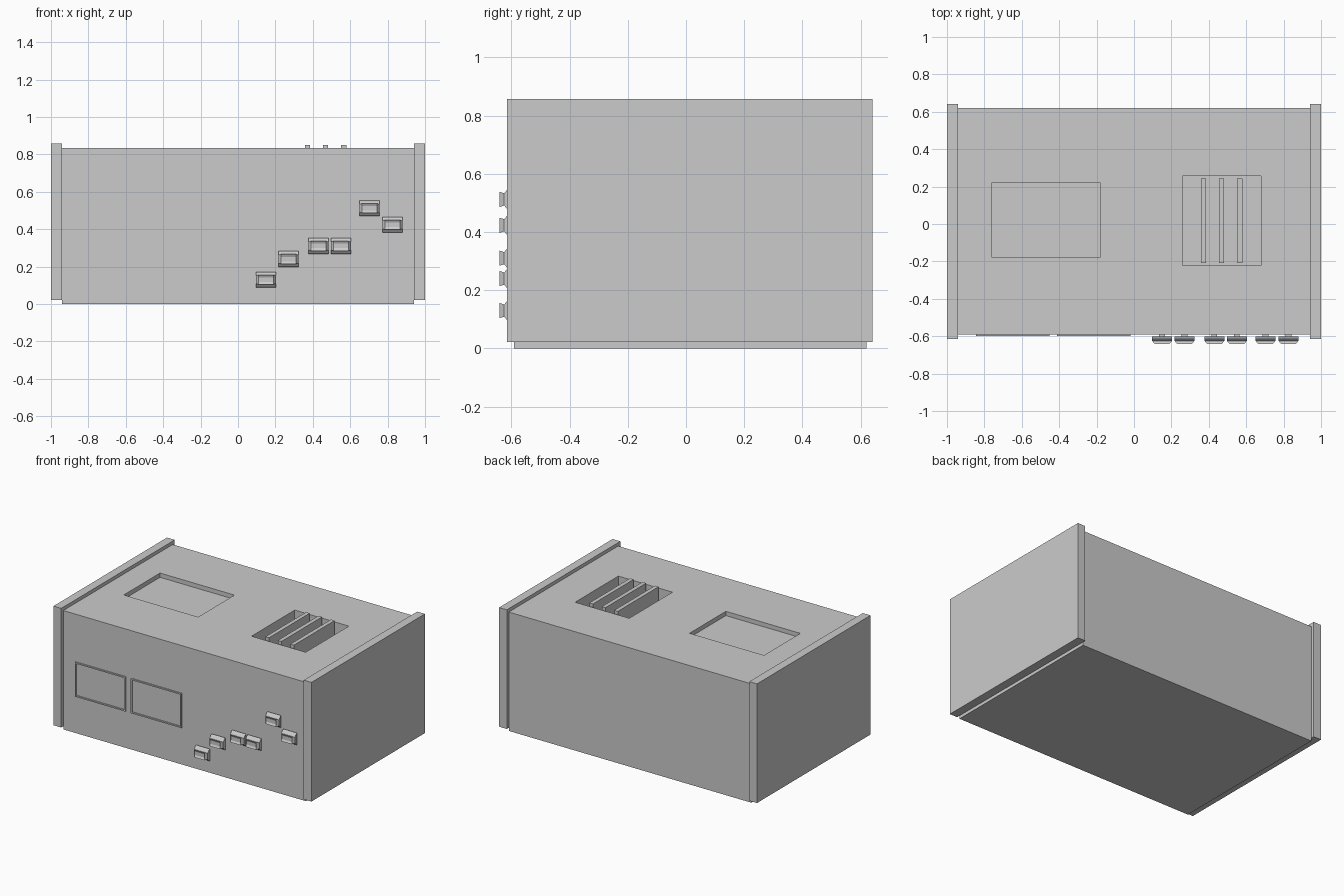
import bpy, bmesh

if "Cube" in bpy.data.objects:
    bpy.data.objects.remove(bpy.data.objects["Cube"])

def mesh_object(name, bm):
    bmesh.ops.recalc_face_normals(bm, faces=bm.faces)
    me = bpy.data.meshes.new(name)
    bm.to_mesh(me)
    bm.free()
    ob = bpy.data.objects.new(name, me)
    bpy.context.collection.objects.link(ob)
    return ob

def add_box(bm, lo, hi):
    verts = bmesh.ops.create_cube(bm, size=1)["verts"]
    for v in verts:
        for i in range(3):
            v.co[i] = lo[i] if v.co[i] < 0 else hi[i]

def box(name, lo, hi):
    bm = bmesh.new()
    add_box(bm, lo, hi)
    return mesh_object(name, bm)

def cut(target, lo, hi):
    cutter = box("cutter", lo, hi)
    cutter.hide_render = True
    mod = target.modifiers.new("cut", "BOOLEAN")
    mod.operation, mod.solver, mod.object = "DIFFERENCE", "EXACT", cutter
    bpy.context.view_layer.objects.active = target
    bpy.ops.object.modifier_apply(modifier=mod.name)
    bpy.data.objects.remove(cutter)

FRONT, BACK, TOP = -0.592, 0.62, 0.833

# Main case with a shallow tray and a vent opening in the top
body = box("case_body", (-0.94, FRONT, 0), (0.94, BACK, TOP))
cut(body, (-0.76, -0.18, TOP - 0.03), (-0.183, 0.222, TOP + 0.1))
cut(body, (0.26, -0.222, TOP - 0.11), (0.68, 0.257, TOP + 0.1))

# Side panels
for name, s in (("left_panel", -1), ("right_panel", 1)):
    xs = sorted((s * 0.94, s))
    box(name, (xs[0], -0.615, 0.022), (xs[1], 0.642, 0.857))

# Vent slats
for i, x in enumerate((0.372, 0.468, 0.565)):
    box(f"vent_slat_{i}", (x - 0.014, -0.208, TOP - 0.11), (x + 0.014, 0.243, 0.85))

# Thin window frames on the front
def frame(name, x0, x1, z0, z1, w=0.009):
    bm = bmesh.new()
    y0, y1 = FRONT - 0.008, FRONT + 0.005
    add_box(bm, (x0, y0, z0), (x1, y1, z0 + w))
    add_box(bm, (x0, y0, z1 - w), (x1, y1, z1))
    add_box(bm, (x0, y0, z0 + w), (x0 + w, y1, z1 - w))
    add_box(bm, (x1 - w, y0, z0 + w), (x1, y1, z1 - w))
    return mesh_object(name, bm)

frame("left_window_frame", -0.845, -0.453, 0.258, 0.5)
frame("right_window_frame", -0.412, -0.02, 0.258, 0.5)

# Slider knobs: waisted profile with a dished face, on a short stem
HALF = [(-0.601, 0.042, 0.053), (-0.612, 0.037, 0.053),
        (-0.625, 0.021, 0.053), (-0.641, 0.026, 0.040)]
DISH = [(-0.634, 0.012, 0.042), (-0.634, -0.012, 0.042)]
PROFILE = HALF + DISH + [(y, -z, w) for y, z, w in reversed(HALF)]

def knob(name, x, z):
    bm = bmesh.new()
    rings = [[bm.verts.new((x + s * w, y, z + dz)) for y, dz, w in PROFILE] for s in (-1, 1)]
    n = len(PROFILE)
    for i in range(n):
        j = (i + 1) % n
        bm.faces.new((rings[0][i], rings[0][j], rings[1][j], rings[1][i]))
    for r in rings:
        for i in range(n // 2 - 1):
            bm.faces.new((r[i], r[i + 1], r[n - 2 - i], r[n - 1 - i]))
    add_box(bm, (x - 0.015, -0.603, z - 0.015), (x + 0.015, FRONT + 0.005, z + 0.015))
    return mesh_object(name, bm)

for i, (x, z) in enumerate(((0.15, 0.13), (0.27, 0.24), (0.43, 0.31),
                            (0.55, 0.31), (0.703, 0.512), (0.826, 0.423))):
    knob(f"slider_knob_{i}", x, z)
